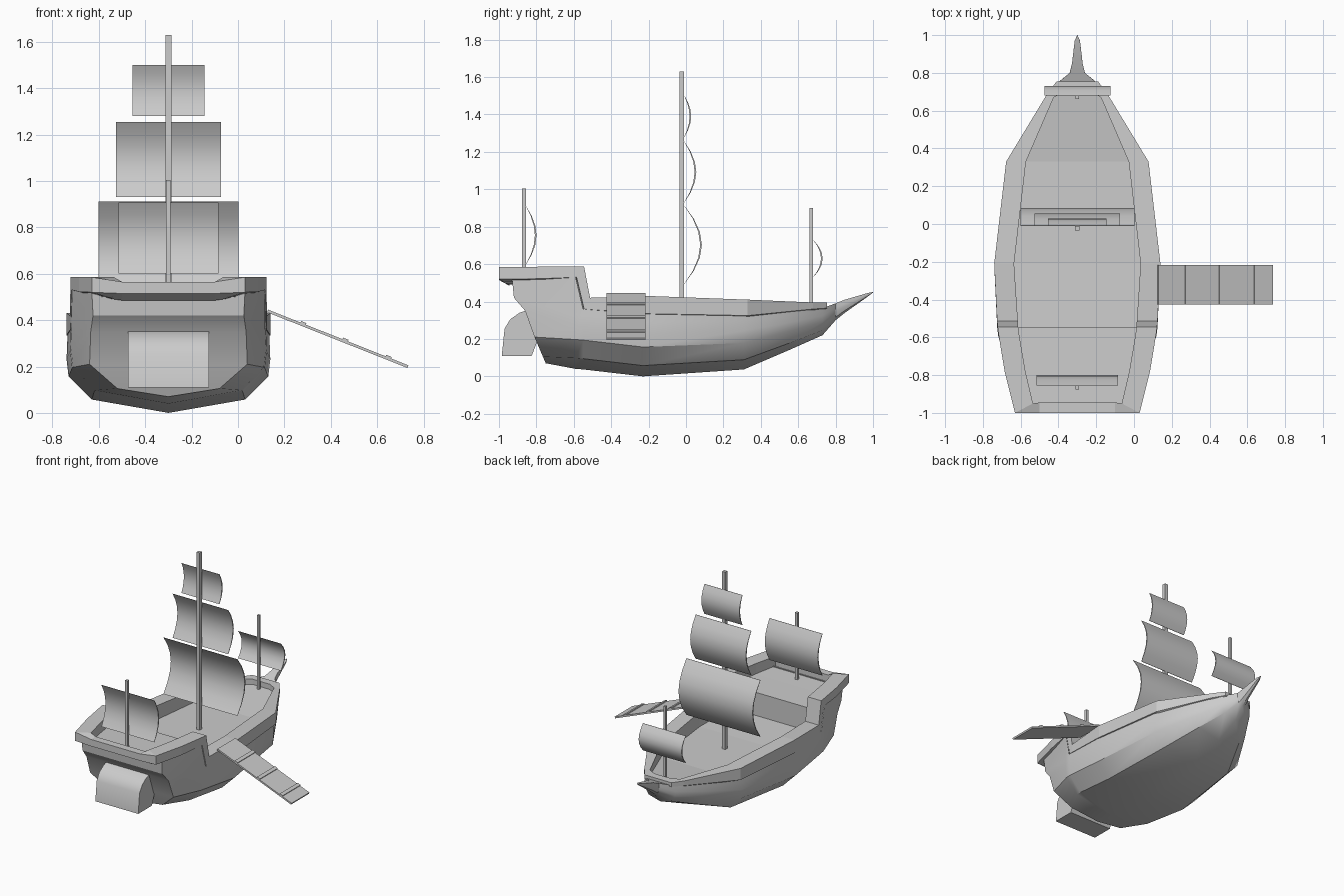
import bpy, bmesh, math
from mathutils import Vector

if "Cube" in bpy.data.objects:
    bpy.data.objects.remove(bpy.data.objects["Cube"])

CX = -0.30  # centreline of the ship


def make(name, verts, faces, smooth=None):
    me = bpy.data.meshes.new(name)
    me.from_pydata([(x + CX, y, z) for x, y, z in verts], [], faces)
    bm = bmesh.new()
    bm.from_mesh(me)
    bmesh.ops.remove_doubles(bm, verts=bm.verts, dist=0.0005)
    bmesh.ops.recalc_face_normals(bm, faces=bm.faces)
    bm.to_mesh(me)
    bm.free()
    ob = bpy.data.objects.new(name, me)
    bpy.context.collection.objects.link(ob)
    if smooth:
        bpy.ops.object.select_all(action='DESELECT')
        ob.select_set(True)
        bpy.context.view_layer.objects.active = ob
        bpy.ops.object.shade_smooth_by_angle(angle=math.radians(smooth))
    return ob


def loft(rings, ring_closed=True, path_closed=False, caps=False):
    n, m = len(rings[0]), len(rings)
    verts = [p for r in rings for p in r]
    faces = []
    for i in range(m if path_closed else m - 1):
        for j in range(n if ring_closed else n - 1):
            a, b = i * n, ((i + 1) % m) * n
            k = (j + 1) % n
            faces.append((a + j, a + k, b + k, b + j))
    if caps:
        faces += [tuple(range(n)), tuple(range((m - 1) * n, m * n))]
    return verts, faces


def box(name, x0, x1, y0, y1, z0, z1):
    rings = [[(x0, y0, z), (x1, y0, z), (x1, y1, z), (x0, y1, z)] for z in (z0, z1)]
    return make(name, *loft(rings, caps=True))


# Hull: stations of y, keel height, half width, sheer height
stations = [(-0.59, 0.04, 0.415, 0.53), (-0.55, 0.037, 0.42, 0.36),
            (-0.23, 0.0, 0.435, 0.335), (0.31, 0.037, 0.37, 0.325),
            (0.55, 0.14, 0.235, 0.345), (0.73, 0.22, 0.125, 0.365),
            (0.80, 0.30, 0.04, 0.39), (0.85, 0.34, 0.028, 0.41),
            (0.97, 0.425, 0.014, 0.445), (1.0, 0.448, 0.001, 0.452)]
# raked stern ring
halves = [[(0, -0.75, 0.07), (0.22, -0.765, 0.105), (0.34, -0.81, 0.21),
           (0.335, -0.86, 0.35), (0.325, -0.92, 0.42), (0.33, -0.93, 0.52)]]
for y, keel, w, top in stations:
    h = min(top - keel, 0.32)
    halves.append([(w * fx, y, keel + h * fz) for fx, fz in
                   ((0, 0), (0.76, 0.18), (0.99, 0.49), (1.01, 0.72), (1.005, 0.9))] + [(w, y, top)])
rings = [[(-x, y, z) for x, y, z in reversed(hf[1:])] + hf for hf in halves]
hv, hf = loft(rings, ring_closed=False)
last = len(rings[0]) - 1
# transom panels, top of the beak
hf += [(j, j + 1, last - 1 - j, last - j) for j in range(4)] + [(4, 5, 6)]
for i in range(6, len(rings) - 1):
    a, b = i * (last + 1), (i + 1) * (last + 1)
    hf.append((a, a + last, b + last, b))
make("hull", hv, hf, 32)

# Rail: outer x, outer y, inner x, inner y, bottom z, top z
rail = [(0, -1, 0, -0.945, 0.515, 0.565), (0.2, -1, 0.2, -0.945, 0.515, 0.565),
        (0.33, -1, 0.235, -0.95, 0.52, 0.585), (0.385, -0.78, 0.275, -0.78, 0.522, 0.586),
        (0.417, -0.585, 0.308, -0.585, 0.53, 0.587), (0.422, -0.545, 0.313, -0.545, 0.36, 0.587),
        (0.425, -0.513, 0.315, -0.513, 0.357, 0.42), (0.44, -0.21, 0.335, -0.21, 0.335, 0.43),
        (0.377, 0.33, 0.272, 0.33, 0.325, 0.41), (0.165, 0.68, 0.125, 0.67, 0.36, 0.395),
        (0.11, 0.755, 0.07, 0.70, 0.365, 0.395), (0, 0.755, 0, 0.70, 0.365, 0.395)]


def rail_ring(r, s):
    ox, oy, ix, iy, zb, zt = r
    return [(s * ox, oy, zb), (s * ox, oy, zt), (s * ix, iy, zt), (s * ix, iy, zb - 0.03)]


path = [rail_ring(r, 1) for r in rail] + [rail_ring(r, -1) for r in rail[-2:0:-1]]
make("rail", *loft(path, path_closed=True))


# Decks and the bulkhead between them
def deck(name, rows):
    rings = [[(-w, y, z), (w, y, z), (w, y, z - 0.015), (-w, y, z - 0.015)] for y, w, z in rows]
    make(name, *loft(rings, caps=True))


deck("main_deck", [(-0.56, 0.36, 0.335), (-0.21, 0.38, 0.322), (0.33, 0.32, 0.32),
                   (0.68, 0.135, 0.355), (0.74, 0.09, 0.36)])
deck("stern_deck", [(-0.97, 0.28, 0.515), (-0.78, 0.32, 0.51), (-0.55, 0.34, 0.505)])
box("bulkhead", -0.34, 0.34, -0.565, -0.548, 0.32, 0.505)

# Rudder block: side profile across its width
rudder = [(-0.825, 0.11), (-0.985, 0.11), (-0.97, 0.255), (-0.94, 0.305),
          (-0.89, 0.34), (-0.845, 0.355), (-0.79, 0.33), (-0.79, 0.2)]
make("rudder", *loft([[(x, y, z) for y, z in rudder] for x in (-0.175, 0.175)], caps=True), smooth=30)


# Masts
for name, y, r, z0, z1 in (("main_mast", -0.023, 0.0125, 0.31, 1.63),
                           ("stern_mast", -0.866, 0.01, 0.49, 1.005),
                           ("bow_mast", 0.67, 0.009, 0.34, 0.90)):
    box(name, -r, r, y - r, y + r, z0, z1)


# Sails: thin bulging sheets
def sail(name, w, y, bulge, z0, z1, n=6, t=0.007):
    outer, inner = [], []
    for i in range(n + 1):
        u = i / n
        b = y + bulge * math.sin(math.pi * u) ** 0.9
        z = z0 + (z1 - z0) * u
        outer.append((b, z))
        inner.append((b - t * math.sin(math.pi * u) - 0.002, z))
    prof = outer + inner[::-1]
    make(name, *loft([[(x, a, z) for a, z in prof] for x in (-w, w)], caps=True), smooth=35)


sail("main_sail_lower", 0.302, -0.008, 0.093, 0.495, 0.912)
sail("main_sail_middle", 0.227, -0.008, 0.063, 0.93, 1.255)
sail("main_sail_upper", 0.155, -0.008, 0.036, 1.28, 1.50)
sail("stern_sail", 0.216, -0.854, 0.055, 0.60, 0.908)
sail("bow_sail", 0.175, 0.681, 0.05, 0.53, 0.73)


# Gangplank with cross cleats, sloping down to starboard
a, b = Vector((0.43, 0.445)), Vector((1.035, 0.205))
d = (b - a).normalized()
up = Vector((-d.y, d.x))


def slab(name, s0, s1, lo, hi, y0, y1):
    pts = [a + d * s + up * h for s, h in ((s0, lo), (s1, lo), (s1, hi), (s0, hi))]
    make(name, *loft([[(p.x, y, p.y) for p in pts] for y in (y0, y1)], caps=True))


length = (b - a).length
slab("gangplank", 0, length, -0.012, 0.0, -0.425, -0.217)
for i, s in enumerate((0.15, 0.345, 0.545)):
    slab(f"gangplank_cleat_{i + 1}", s, s + 0.025, -0.002, 0.007, -0.425, -0.217)
